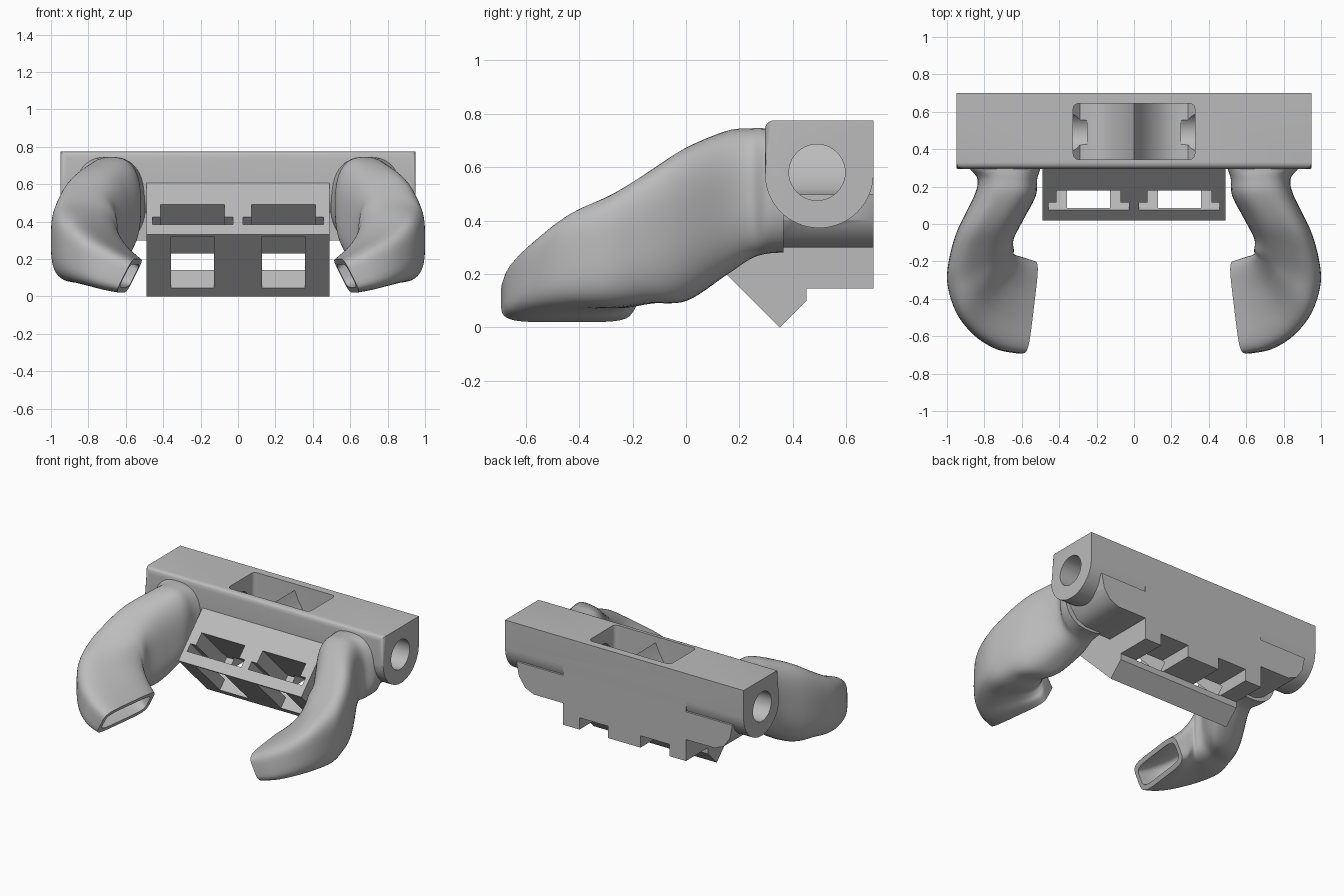
import bpy, bmesh, math
from mathutils import Vector

old = bpy.data.objects.get("Cube")
if old:
    bpy.data.objects.remove(old, do_unlink=True)

grey = bpy.data.materials.new("plain grey")
grey.use_nodes = True
GREY = (0.5, 0.5, 0.5, 1)
grey.diffuse_color = GREY
grey.node_tree.nodes["Principled BSDF"].inputs["Base Color"].default_value = GREY


def make(name, bm):
    bmesh.ops.recalc_face_normals(bm, faces=bm.faces)
    mesh = bpy.data.meshes.new(name)
    bm.to_mesh(mesh)
    bm.free()
    obj = bpy.data.objects.new(name, mesh)
    bpy.context.collection.objects.link(obj)
    mesh.materials.append(grey)
    return obj


def prism(name, profile, axis, lo, hi, rounded=None, radius=0.03):
    """Extrude a profile along x (profile is y, z) or y (profile is x, z)."""
    bm = bmesh.new()
    place = (lambda p, t: (t, *p)) if axis == "x" else (lambda p, t: (p[0], t, p[1]))
    face = bm.faces.new([bm.verts.new(place(p, lo)) for p in profile])
    out = bmesh.ops.extrude_face_region(bm, geom=[face])
    shift = Vector(place((0, 0), hi - lo))
    bmesh.ops.translate(bm, vec=shift, verts=[v for v in out["geom"] if isinstance(v, bmesh.types.BMVert)])
    bmesh.ops.recalc_face_normals(bm, faces=bm.faces)
    if rounded:
        edges = [e for e in bm.edges if rounded(e.verts[0].co, e.verts[1].co)]
        bmesh.ops.bevel(bm, geom=edges, offset=radius, segments=5, profile=0.5, affect="EDGES")
    return make(name, bm)


def combine(target, tool, operation):
    mod = target.modifiers.new("combine", "BOOLEAN")
    mod.operation, mod.solver, mod.object = operation, "EXACT", tool
    bpy.context.view_layer.objects.active = target
    bpy.ops.object.modifier_apply(modifier=mod.name)
    bpy.data.objects.remove(tool, do_unlink=True)


def smooth(obj):
    bpy.ops.object.select_all(action="DESELECT")
    obj.select_set(True)
    bpy.context.view_layer.objects.active = obj
    bpy.ops.object.shade_smooth_by_angle(angle=math.radians(32))


def tilted(s0, s1, d0, d1):
    """Rectangle turned 45 degrees, given by its ranges of y + z and z - y."""
    return [((s - d) / 2, (s + d) / 2) for s, d in ((s0, d0), (s1, d0), (s1, d1), (s0, d1))]


# Crossbar with a round underside
R, CY, CZ = 0.203, 0.498, 0.575
arc = [(CY - R * math.cos(a), CZ - R * math.sin(a)) for a in (math.pi * i / 32 for i in range(33))]
front_edge = lambda a, b: max(a.y, b.y) < 0.297 and max(a.z, b.z) > 0.7
body = prism("crossbar", [(CY + R, 0.775), (CY - R, 0.775)] + arc, "x", -0.95, 0.95, front_edge, 0.035)

# Lower body and wedge-shaped mount
half = [(0.86, 0.50), (0.84, 0.40), (0.79, 0.33), (0.72, 0.30)]
lower = prism("lower_body", half + [(-x, z) for x, z in reversed(half)], "y", 0.34, CY + R)
combine(body, lower, "UNION")
wedge = [(CY + R, 0.145), (CY + R, 0.62), (0.31, 0.62), (0.02, 0.33), (0.35, 0.0), (0.45, 0.10), (0.45, 0.145)]
combine(body, prism("mount", wedge, "x", -0.49, 0.49), "UNION")

# Stepped sockets, windows and back notches
for side in (-1, 1):
    mid = side * 0.243
    for profile, w in (
        (tilted(0.46, 0.54, -0.26, 0.45), 0.215),
        (tilted(0.53, 0.67, -0.26, 0.45), 0.172),
        (tilted(0.25, 0.50, -0.26, 0.29), 0.115),
        ([(0.40, 0.05), (0.80, 0.05), (0.80, 0.23), (0.40, 0.23)], 0.1145),
    ):
        if profile[0] == (0.40, 0.05):
            profile = [(y, max(z, 0.142)) for y, z in profile]
        combine(body, prism("cutter", profile, "x", mid - w, mid + w), "DIFFERENCE")

# Air intake with a central ridge
side = [(0.325, 0.82), (0.325, 0.54), (0.29, 0.50), (0.22, 0.495), (0.15, 0.52), (0.08, 0.58), (0.03, 0.66)]
outline = side + [(0, 0.73)] + [(-x, z) for x, z in reversed(side)]
upright = lambda a, b: abs(a.x - b.x) < 0.001 and abs(a.y - b.y) < 0.001 and abs(a.x) > 0.32
combine(body, prism("cutter", outline, "y", 0.345, 0.645, upright), "DIFFERENCE")

# Round air passages out to both ends
for s in (-1, 1):
    ring = [(0.49 + 0.105 * math.cos(a), 0.58 + 0.105 * math.sin(a)) for a in (math.tau * i / 40 for i in range(40))]
    lo, hi = sorted((s * 0.25, s * 1.05))
    combine(body, prism("cutter", ring, "x", lo, hi), "DIFFERENCE")
smooth(body)

# Curved duct arms: centre, half width (x, y), half height (x, z) per section
SECTIONS = [
    (0.69, 0.365, 0.51, 0.20, 0, 0, 0.23),
    (0.69, 0.30, 0.51, 0.19, 0, 0, 0.235),
    (0.677, 0.24, 0.50, 0.16, 0, 0, 0.245),
    (0.69, 0.15, 0.465, 0.165, 0, 0, 0.27),
    (0.765, 0.00, 0.385, 0.178, -0.03, 0, 0.285),
    (0.815, -0.13, 0.335, 0.172, -0.05, 0, 0.245),
    (0.82, -0.23, 0.29, 0.178, -0.09, 0, 0.215),
    (0.795, -0.32, 0.255, 0.152, -0.16, 0, 0.185),
    (0.735, -0.385, 0.20, 0.112, -0.215, -0.01, 0.145),
    (0.66, -0.425, 0.15, 0.065, -0.245, -0.03, 0.115),
    (0.58, -0.445, 0.11, 0.03, -0.247, -0.045, 0.09),
]
STEPS, SIDES = 6, 48


def spline(rows):
    """Smooth in-between sections."""
    last = len(rows) - 1
    for i in range(last):
        quad = [rows[min(max(i + k, 0), last)] for k in (-1, 0, 1, 2)]
        for j in range(STEPS):
            t = j / STEPS
            yield [b + 0.5 * t * (c - a + t * (2 * a - 5 * b + 4 * c - d + t * (3 * (b - c) + d - a)))
                   for a, b, c, d in zip(*quad)]
    yield list(rows[last])


def section(bm, row, power, side, wall=0.0):
    centre = Vector(row[:3])
    u, v = Vector((row[3], row[4], 0)), Vector((row[5], 0, row[6]))
    u *= 1 - wall / u.length
    v *= 1 - wall / v.length
    verts = []
    for i in range(SIDES):
        a = math.tau * (i + 0.5) / SIDES
        c, s = math.cos(a), math.sin(a)
        p = centre + u * math.copysign(abs(c) ** (2 / power), c) + v * math.copysign(abs(s) ** (2 / power), s)
        verts.append(bm.verts.new((p.x * side, p.y, p.z)))
    return verts


for name, side in (("left_arm", 1), ("right_arm", -1)):
    bm = bmesh.new()
    rows = list(spline(SECTIONS))
    power = lambda i: 2.5 + 2.5 * (i / (len(rows) - 1)) ** 2
    rings = [section(bm, r, power(i), side) for i, r in enumerate(rows)]
    # Hollow nozzle running back into the arm
    for i in range(len(rows) - 1, len(rows) // 2, -1):
        rings.append(section(bm, rows[i], power(i), side, 0.032))
    for a, b in zip(rings, rings[1:]):
        for k in range(SIDES):
            n = (k + 1) % SIDES
            bm.faces.new((a[k], a[n], b[n], b[k]))
    bm.faces.new(rings[0])
    bm.faces.new(rings[-1])
    smooth(make(name, bm))
